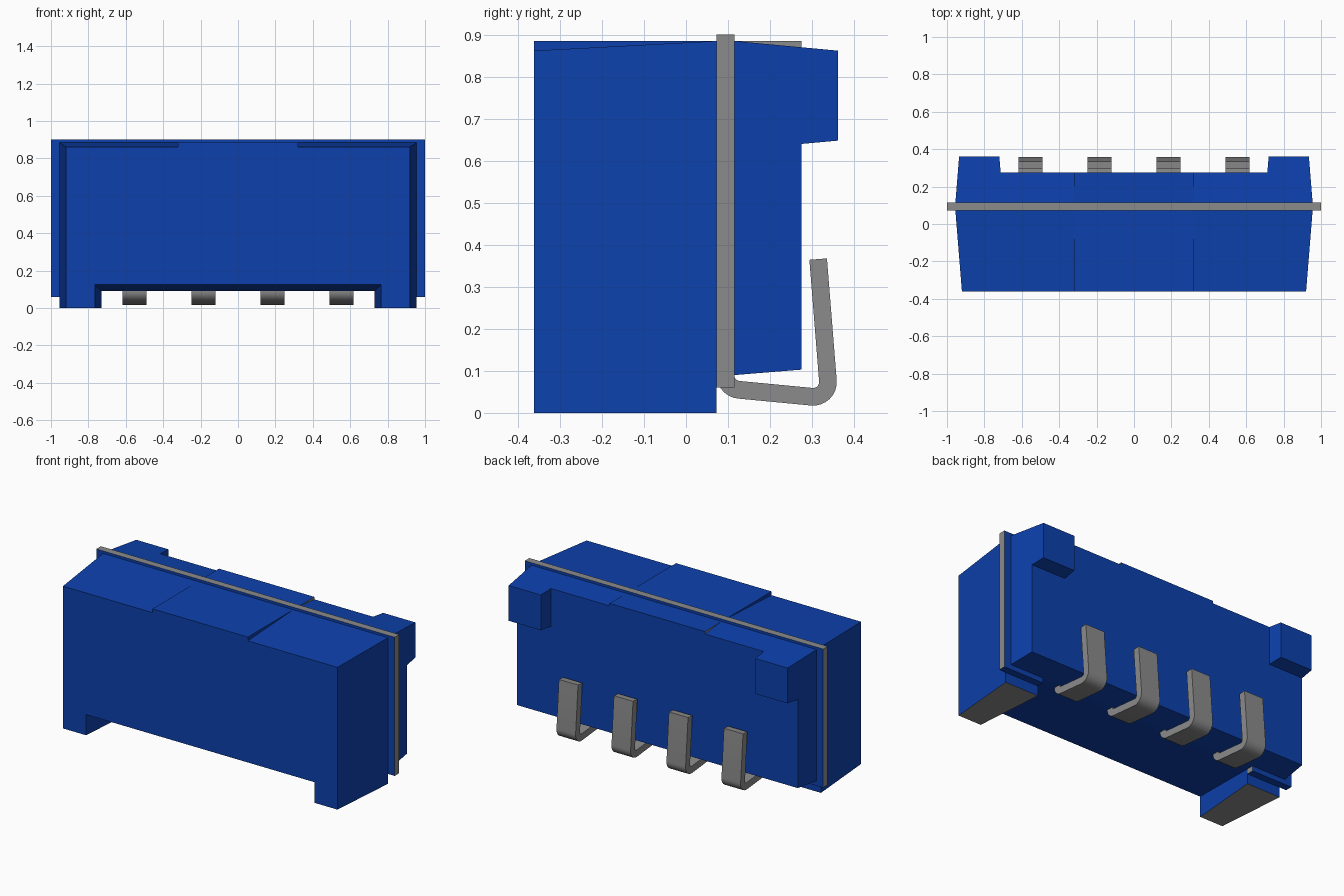
import bpy, bmesh, math
from mathutils import Vector

old = bpy.data.objects.get("Cube")
if old:
    bpy.data.objects.remove(old, do_unlink=True)


def material(name, rgb):
    m = bpy.data.materials.new(name)
    m.use_nodes = True
    m.diffuse_color = (*rgb, 1)
    bsdf = next(n for n in m.node_tree.nodes if n.type == 'BSDF_PRINCIPLED')
    bsdf.inputs["Base Color"].default_value = (*rgb, 1)
    return m


BLUE = material("blue plastic", (0.004, 0.053, 0.42))
GREY = material("grey metal", (0.26, 0.26, 0.26))


def loft(name, rings, is_grey=lambda n, c: False):
    """Skin matching closed rings of points, cap the ends, colour faces by rule."""
    bm = bmesh.new()
    vs = [[bm.verts.new(p) for p in ring] for ring in rings]
    n = len(vs[0])
    for a, b in zip(vs, vs[1:]):
        for i in range(n):
            j = (i + 1) % n
            bm.faces.new((a[i], a[j], b[j], b[i]))
    bm.faces.new(vs[0])
    bm.faces.new(vs[-1])
    bmesh.ops.remove_doubles(bm, verts=bm.verts, dist=1e-5)
    bmesh.ops.recalc_face_normals(bm, faces=bm.faces)
    for f in bm.faces:
        f.normal_update()
        f.material_index = int(is_grey(f.normal, f.calc_center_median()))
    me = bpy.data.meshes.new(name)
    bm.to_mesh(me)
    bm.free()
    me.materials.append(BLUE)
    me.materials.append(GREY)
    ob = bpy.data.objects.new(name, me)
    bpy.context.collection.objects.link(ob)
    return ob


def ring(y, half):
    """Mirror a right-half outline of (x, z) points into a closed ring at depth y."""
    pts = half + [(-x, z) for x, z in reversed(half)]
    return [(x, y, z) for x, z in pts]


STEP, TOP = 0.32, 0.885


def front_half(x, top, foot_x, roof):
    return [(foot_x, roof), (foot_x, 0), (x, 0), (x, top), (STEP, top), (STEP, TOP)]


def back_half(x, top, bottom):
    return [(x, bottom), (x, top), (STEP, top), (STEP, TOP)]


# Front housing with two feet, tapered towards the front
loft("front_housing",
     [ring(-0.362, front_half(0.92, 0.862, 0.765, 0.125)),
      ring(0.072, front_half(0.955, TOP, 0.73, 0.09))],
     lambda n, c: n.z < -0.9 and c.z < 0.01)

# Back housing with raised centre panel
loft("back_housing",
     [ring(0.115, back_half(0.955, TOP, 0.09)),
      ring(0.275, back_half(0.942, 0.870, 0.103))],
     lambda n, c: abs(n.x) > 0.9 and abs(c.x) < 0.4)

# Thin parting plate: metal-coloured rim, blue faces
plate = [(0.73, 0.09), (0.73, 0.06), (1.0, 0.06), (1.0, 0.9)]
loft("parting_plate", [ring(0.072, plate), ring(0.115, plate)],
     lambda n, c: abs(n.y) < 0.5 and n.z > -0.5)

# Tabs on the upper back corners
for side, label in ((1, "left"), (-1, "right")):
    loft(label + "_tab",
         [[(side * x, y, z) for x, z in ((xi, zb), (xo, zb), (xo, zt), (xi, zt))]
          for y, xi, xo, zb, zt in ((0.275, 0.713, 0.942, 0.640, 0.870),
                                    (0.362, 0.720, 0.935, 0.648, 0.862))])


def rounded(path, radius, steps=8):
    """Centre line with filleted corners, as (point, tangent) pairs."""
    p = [Vector(q) for q in path]
    out = [(p[0], (p[1] - p[0]).normalized())]
    for a, b, c in zip(p, p[1:], p[2:]):
        d0, d1 = (b - a).normalized(), (c - b).normalized()
        turn = math.atan2(d0.x * d1.y - d0.y * d1.x, d0.dot(d1))
        start = b - d0 * radius * math.tan(abs(turn) / 2)
        side = Vector((-d0.y, d0.x)) * math.copysign(1, turn)
        centre = start + side * radius
        for k in range(steps + 1):
            t = turn * k / steps
            co, si = math.cos(t), math.sin(t)
            r = -side * radius
            out.append((centre + Vector((r.x * co - r.y * si, r.x * si + r.y * co)),
                        Vector((d0.x * co - d0.y * si, d0.x * si + d0.y * co))))
    out.append((p[-1], (p[-1] - p[-2]).normalized()))
    return out


# Four bent contact leads under the back
line = rounded([(0.094, 0.098), (0.094, 0.058), (0.341, 0.0345), (0.3145, 0.366)], 0.035)
H, W = 0.021, 0.064
for i in range(4):
    cx = -0.553 + i * 0.3687
    rings = []
    for p, t in line:
        nrm = Vector((-t.y, t.x)) * H
        a, b = p + nrm, p - nrm
        rings.append([(cx - W, *a), (cx + W, *a), (cx + W, *b), (cx - W, *b)])
    lead = loft(f"contact_lead_{i + 1}", rings, lambda n, c: True)
    bpy.ops.object.select_all(action='DESELECT')
    lead.select_set(True)
    bpy.context.view_layer.objects.active = lead
    bpy.ops.object.shade_smooth_by_angle(angle=math.radians(30))
